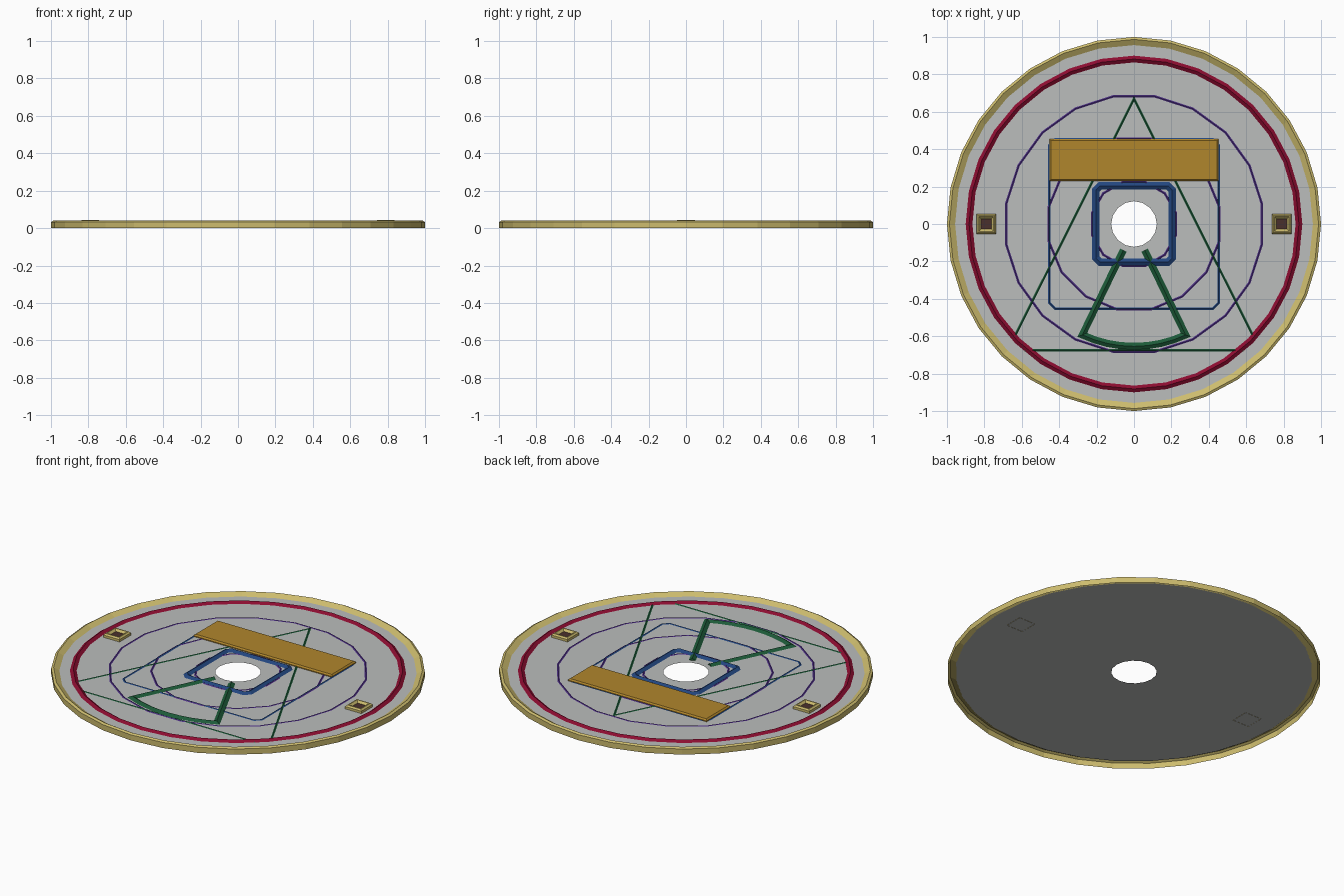
import bpy, bmesh, math
from mathutils import Vector

if "Cube" in bpy.data.objects:
    bpy.data.objects.remove(bpy.data.objects["Cube"])

DECK = 0.022  # height of the thin plate inside the rim


def srgb(hex_code):
    vals = [int(hex_code[i:i + 2], 16) / 255 for i in (0, 2, 4)]
    return [v / 12.92 if v < 0.04 else ((v + 0.055) / 1.055) ** 2.4 for v in vals] + [1]


def material(name, hex_code):
    m = bpy.data.materials.new(name)
    m.use_nodes = True
    m.diffuse_color = srgb(hex_code)
    m.node_tree.nodes["Principled BSDF"].inputs["Base Color"].default_value = srgb(hex_code)
    return m


GREY = material("plate grey", "BBBDBC")
GOLD = material("pale gold", "CDBC6E")
OCHRE = material("ochre", "B0862C")
RED = material("crimson", "8C0C30")
BLUE = material("blue", "22467F")
GREEN = material("green", "1C5A38")
PURPLE = material("purple", "4C2F82")
BROWN = material("dark brown", "4A302C")


def finish(bm, name, mat):
    me = bpy.data.meshes.new(name)
    bm.to_mesh(me)
    bm.free()
    me.materials.append(mat)
    ob = bpy.data.objects.new(name, me)
    bpy.context.collection.objects.link(ob)
    return ob


def ring(radius, sides, turn=0.0):
    return [(radius * math.cos(a), radius * math.sin(a))
            for a in (turn + math.tau * i / sides for i in range(sides))]


def square(half, cut=0.0, cx=0.0):
    # counter-clockwise square, with optional cut corners
    pts = []
    for sx, sy in ((1, 1), (-1, 1), (-1, -1), (1, -1)):
        a = (cx + sx * half, sy * (half - cut))
        b = (cx + sx * (half - cut), sy * half)
        pts += [a] if not cut else ([a, b] if sx * sy > 0 else [b, a])
    return pts


def sweep(name, path, profile, mat, closed=True):
    # carry an (outward offset, height) profile along a mitred flat path
    pts = [Vector(p) for p in path]
    n = len(pts)
    bm = bmesh.new()
    rows = []
    for i, p in enumerate(pts):
        dirs = []
        if closed or i > 0:
            dirs.append((p - pts[i - 1]).normalized())
        if closed or i < n - 1:
            dirs.append((pts[(i + 1) % n] - p).normalized())
        norms = [Vector((d.y, -d.x)) for d in dirs]
        miter = (norms[0] + norms[-1]).normalized()
        miter /= miter.dot(norms[0])
        rows.append([bm.verts.new((*(p + miter * o), z)) for o, z in profile])
    for i in range(n if closed else n - 1):
        a, b = rows[i], rows[(i + 1) % n]
        for k in range(len(profile) - 1):
            bm.faces.new((a[k], b[k], b[k + 1], a[k + 1]))
    if not closed:
        for row in (rows[0][::-1], rows[-1]):
            bm.faces.new(row)
    return finish(bm, name, mat)


def ridge(width, height):
    return [(width / 2, DECK), (0, DECK + height), (-width / 2, DECK)]


# plate with a round centre hole
bm = bmesh.new()
for loop in (ring(0.957, 32), ring(0.122, 16)):
    vs = [bm.verts.new((x, y, DECK)) for x, y in loop]
    for i, v in enumerate(vs):
        bm.edges.new((vs[i - 1], v))
bmesh.ops.triangle_fill(bm, edges=bm.edges[:], use_beauty=True, normal=(0, 0, 1))
for f in bm.faces:
    f.normal_update()
    if f.normal.z < 0:
        f.normal_flip()
finish(bm, "plate", GREY)

# open shell rim, hollow underneath
sweep("rim", ring(1, 32),
      [(0, 0), (0, 0.033), (-0.013, 0.04), (-0.045, DECK - 0.001)], GOLD)

# raised crimson ring
sweep("crimson_ring", ring(0.882, 32), ridge(0.036, 0.012), RED)

# thin purple circles
for name, radius, sides in (("outer", 0.692, 20), ("middle", 0.465, 16), ("inner", 0.232, 12)):
    sweep(name + "_circle", ring(radius, sides, math.pi / sides), ridge(0.013, 0.003), PURPLE)

# blue squares, thin and thick
sweep("thin_square", square(0.452, 0.03), ridge(0.013, 0.004), BLUE)
sweep("thick_square", square(0.204, 0.022), ridge(0.04, 0.012), BLUE)

# thin triangle with cut lower corners
sweep("thin_triangle", [(0, 0.67), (-0.635, -0.595), (-0.58, -0.675),
                        (0.58, -0.675), (0.635, -0.595)], ridge(0.013, 0.004), GREEN)

# open green sector
half_angle = math.radians(25)
arc = [-math.pi / 2 + half_angle * (i / 4 - 1) for i in range(9)]
outer = [(0.654 * math.cos(a), 0.654 * math.sin(a)) for a in arc]
sweep("sector", [(-0.057, -0.14)] + outer + [(0.057, -0.14)],
      ridge(0.038, 0.012), GREEN, closed=False)

# ochre bar with bevelled edges
bm = bmesh.new()
bmesh.ops.create_cube(bm, size=1)
for v in bm.verts:
    v.co = (v.co.x * 0.906, 0.343 + v.co.y * 0.224, DECK + (v.co.z + 0.5) * 0.013 + 0.0005)
top = [e for e in bm.edges if all(v.co.z > DECK + 0.01 for v in e.verts)]
bmesh.ops.bevel(bm, geom=top, offset=0.008, segments=1, affect='EDGES')
finish(bm, "bar", OCHRE)

# framed square studs on both sides
for side, cx in (("left", 0.79), ("right", -0.79)):
    sweep(side + "_stud_frame", square(0.053, cx=cx),
          [(0, DECK - 0.001), (0, 0.036), (-0.008, 0.044), (-0.014, 0.044), (-0.025, 0.032)], GOLD)
    bm = bmesh.new()
    bm.faces.new([bm.verts.new((x, y, 0.032)) for x, y in square(0.0285, cx=cx)])
    finish(bm, side + "_stud_centre", BROWN)
